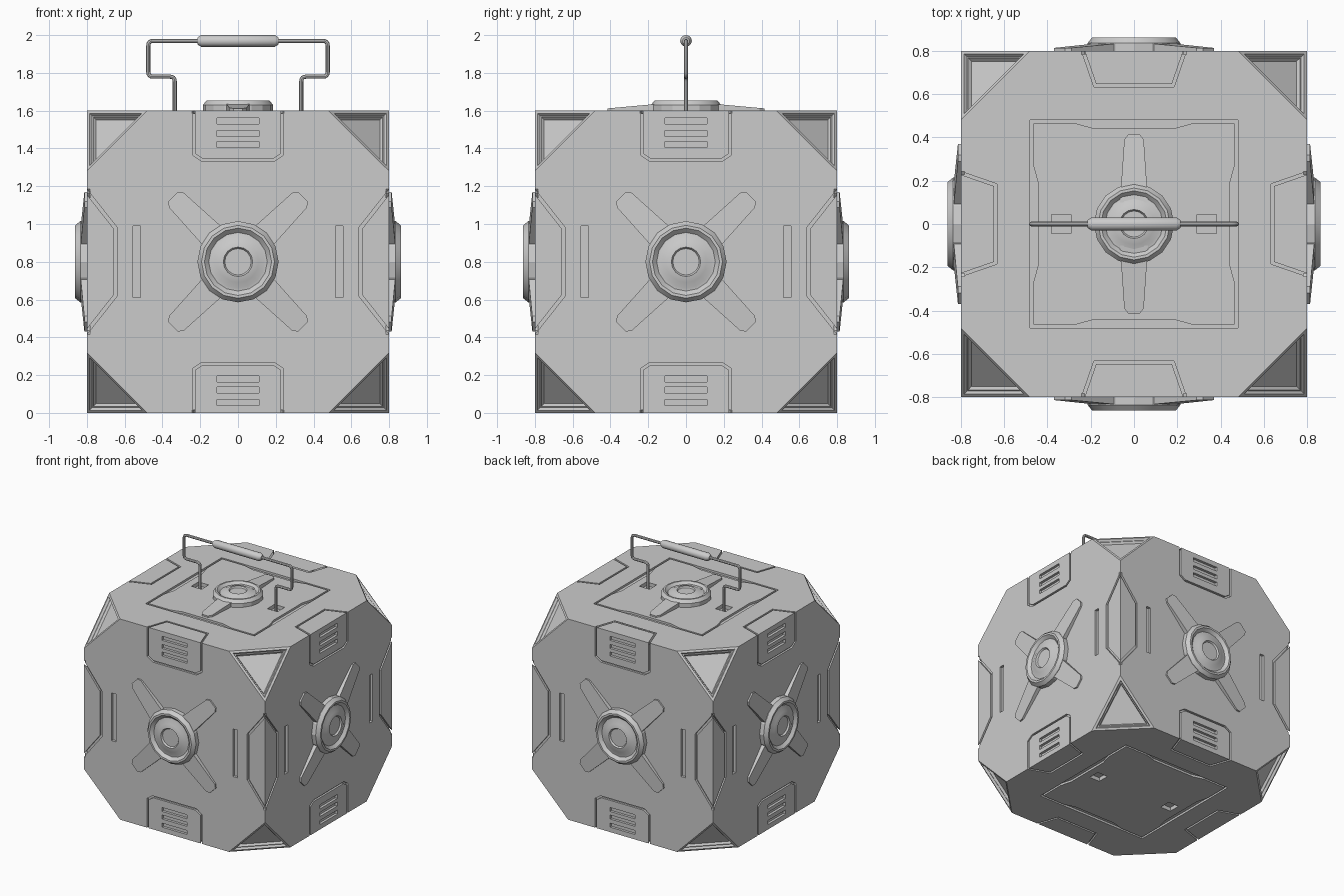
import bpy, bmesh, math
from math import pi, cos, sin
from mathutils import Matrix, Vector

if "Cube" in bpy.data.objects:
    bpy.data.objects.remove(bpy.data.objects["Cube"])

T = Matrix.Translation
S, C = 0.8, 0.32                      # half size of the body, corner cut
# face frames: local x right, y up, z outward
SIDES = [T((0, 0, S)) @ Matrix.Rotation(k * pi / 2, 4, 'Z') @ T((0, -S, 0)) @ Matrix.Rotation(pi / 2, 4, 'X')
         for k in range(4)]
TOP = T((0, 0, 2 * S))
BOTTOM = Matrix.Rotation(pi, 4, 'X')


def make(name, bm, matrix=Matrix(), smooth=None):
    bmesh.ops.recalc_face_normals(bm, faces=bm.faces)
    me = bpy.data.meshes.new(name)
    bm.to_mesh(me)
    bm.free()
    me.transform(matrix)
    ob = bpy.data.objects.new(name, me)
    bpy.context.collection.objects.link(ob)
    activate(ob)
    if smooth:
        bpy.ops.object.shade_smooth_by_angle(angle=math.radians(smooth))
    return ob


def activate(ob):
    bpy.ops.object.select_all(action='DESELECT')
    ob.select_set(True)
    bpy.context.view_layer.objects.active = ob


def prism(bm, pts, z0, z1):
    """Polygon extruded from z0 to z1 (a number or a function of y)."""
    top = z1 if callable(z1) else (lambda y: z1)
    a = [bm.verts.new((x, y, z0)) for x, y in pts]
    b = [bm.verts.new((x, y, top(y))) for x, y in pts]
    bm.faces.new(a)
    bm.faces.new(b)
    for i in range(len(pts)):
        j = (i + 1) % len(pts)
        bm.faces.new((a[i], a[j], b[j], b[i]))


def box(bm, x, y, hx, hy, z0=-0.02, z1=0.02):
    prism(bm, [(x - hx, y - hy), (x + hx, y - hy), (x + hx, y + hy), (x - hx, y + hy)], z0, z1)


def strip(bm, left, right, closed=False, z0=-0.016, z1=0.02):
    """Solid ribbon between two outlines."""
    rings = [[bm.verts.new((l[0], l[1], z0)), bm.verts.new((r[0], r[1], z0)),
              bm.verts.new((r[0], r[1], z1)), bm.verts.new((l[0], l[1], z1))] for l, r in zip(left, right)]
    n = len(rings)
    for i in range(n if closed else n - 1):
        a, b = rings[i], rings[(i + 1) % n]
        for k in range(4):
            bm.faces.new((a[k], a[(k + 1) % 4], b[(k + 1) % 4], b[k]))
    if not closed:
        bm.faces.new(rings[0])
        bm.faces.new(rings[-1])


def groove(bm, pts, w=0.014):
    """Ribbon of even width along an open polyline, with mitred bends."""
    p = [Vector(q) for q in pts]
    d = [(b - a).normalized() for a, b in zip(p, p[1:])]
    left, right = [], []
    for i, q in enumerate(p):
        d0, d1 = d[max(i - 1, 0)], d[min(i, len(d) - 1)]
        n0, n1 = Vector((-d0.y, d0.x)), Vector((-d1.y, d1.x))
        m = (n0 + n1) / (1 + n0.dot(n1)) * w / 2
        left.append(q + m)
        right.append(q - m)
    strip(bm, left, right)


def lathe(bm, profile, n):
    vs = [bm.verts.new((r, 0, z)) for r, z in profile]
    es = [bm.edges.new(e) for e in zip(vs, vs[1:])]
    bmesh.ops.spin(bm, geom=vs + es, cent=(0, 0, 0), axis=(0, 0, 1), angle=2 * pi, steps=n)
    bmesh.ops.remove_doubles(bm, verts=bm.verts, dist=1e-5)


def turn(pts, k):
    a = k * pi / 2
    return [(x * cos(a) - y * sin(a), x * sin(a) + y * cos(a)) for x, y in pts]


# body: cube with cut corners, each corner stepped inward
bm = bmesh.new()
for sx in (-1, 1):
    for sy in (-1, 1):
        for sz in (-1, 1):
            for k in range(3):
                v = Vector((sx * S, sy * S, sz * S))
                v[k] *= (S - C) / S
                bm.verts.new(v)
bmesh.ops.convex_hull(bm, input=bm.verts)
bmesh.ops.dissolve_limit(bm, angle_limit=0.01, verts=bm.verts, edges=bm.edges)
bmesh.ops.recalc_face_normals(bm, faces=bm.faces)
corners = [f for f in bm.faces if len(f.verts) == 3]
for t, d in ((0.034, 0), (0.01, -0.018), (0.014, 0), (0.012, -0.018)):
    bmesh.ops.inset_individual(bm, faces=corners, thickness=t, depth=d)
body = make("body", bm, T((0, 0, S)))


def carve(bm, matrix):
    cutter = make("cutter", bm, matrix)
    cutter.hide_render = True
    activate(body)
    mod = body.modifiers.new("cut", 'BOOLEAN')
    mod.operation, mod.solver, mod.object = 'DIFFERENCE', 'EXACT', cutter
    bpy.ops.object.modifier_apply(modifier=mod.name)
    bpy.data.objects.remove(cutter)


# side faces: vent panels, edge panels, slots
for m in SIDES:
    bm = bmesh.new()
    for s in (-1, 1):
        groove(bm, [(-.235, s * .9), (-.235, s * .57), (-.19, s * .54),
                    (.19, s * .54), (.235, s * .57), (.235, s * .9)])
        groove(bm, [(s * .9, .497), (s * .65, .18), (s * .65, -.18), (s * .9, -.497)], 0.018)
        box(bm, s * .535, 0, .02, .19)
        for v in (.62, .68, .745):
            box(bm, 0, s * v, .11, .016)
    carve(bm, m)

# top and bottom: hatch outline, edge panels, handle sockets
inner = [(-.465, .465), (-.27, .465), (-.18, .44), (.18, .44), (.27, .465)]
outer = [(-.48, .48)] + [(x, .48) for x, y in inner[1:]]
for m in (TOP, BOTTOM):
    bm = bmesh.new()
    strip(bm, sum([turn(outer, -k) for k in range(4)], []),
          sum([turn(inner, -k) for k in range(4)], []), closed=True)
    for k in range(4):
        groove(bm, turn([(-.27, .9), (-.18, .64), (.18, .64), (.27, .9)], k))
    for s in (-1, 1):
        box(bm, s * .335, 0, .045, .045, -0.03)
    carve(bm, m)

# round hubs and their blades
HUB = [(0.215, -.01), (.215, .035), (.193, .062), (.178, .062), (.155, .04), (.14, .042),
       (.11, .056), (.078, .062), (.07, .05), (0, .05)]


def hub(name, m, scale):
    bm = bmesh.new()
    lathe(bm, [(r * scale, z * (1 if scale == 1 else .88)) for r, z in HUB], 16)
    make(name + "_hub", bm, m, 20)


def blade(name, m, angle, length, w):
    pts = [(-w - .02, .1), (-w, length - .025), (-w + .02, length),
           (w - .02, length), (w, length - .025), (w + .02, .1)]
    bm = bmesh.new()
    prism(bm, pts, -.01, lambda y: .012 + .024 * (length - y) / (length - .15))
    make(name + "_blade", bm, m @ Matrix.Rotation(angle, 4, 'Z'))


for side, m in zip(("front", "right", "back", "left"), SIDES):
    hub(side, m, 1)
    for k in range(4):
        blade(side, m, pi / 4 + k * pi / 2, .487, .055)
hub("top", TOP, .86)
for k in range(2):
    blade("top", TOP, k * pi, .415, .045)

# handle: bent rod with rounded corners
half = [(.335, 1.56), (.335, 1.78), (.475, 1.78), (.475, 1.969)]
path = [Vector((x, 0, z)) for x, z in half + [(-x, z) for x, z in reversed(half)]]
pts = [path[0]]
for a, b, c in zip(path, path[1:], path[2:]):
    p, q = b + (a - b).normalized() * .025, b + (c - b).normalized() * .025
    pts += [p * (1 - t) ** 2 + b * 2 * t * (1 - t) + q * t * t for t in (0, .25, .5, .75, 1)]
pts.append(path[-1])
cu = bpy.data.curves.new("handle_rod", 'CURVE')
cu.dimensions, cu.bevel_depth, cu.bevel_resolution, cu.use_fill_caps = '3D', .011, 2, True
sp = cu.splines.new('POLY')
sp.points.add(len(pts) - 1)
for p, v in zip(sp.points, pts):
    p.co = (*v, 1)
rod = bpy.data.objects.new("handle_rod", cu)
bpy.context.collection.objects.link(rod)
activate(rod)
bpy.ops.object.convert(target='MESH')
bpy.ops.object.shade_smooth_by_angle(angle=math.radians(40))

# handle grip
bm = bmesh.new()
lathe(bm, [(0, -.215), (.018, -.215), (.031, -.195), (.031, .195), (.018, .215), (0, .215)], 12)
make("handle_grip", bm, T((0, 0, 1.969)) @ Matrix.Rotation(pi / 2, 4, 'Y'), 35)
